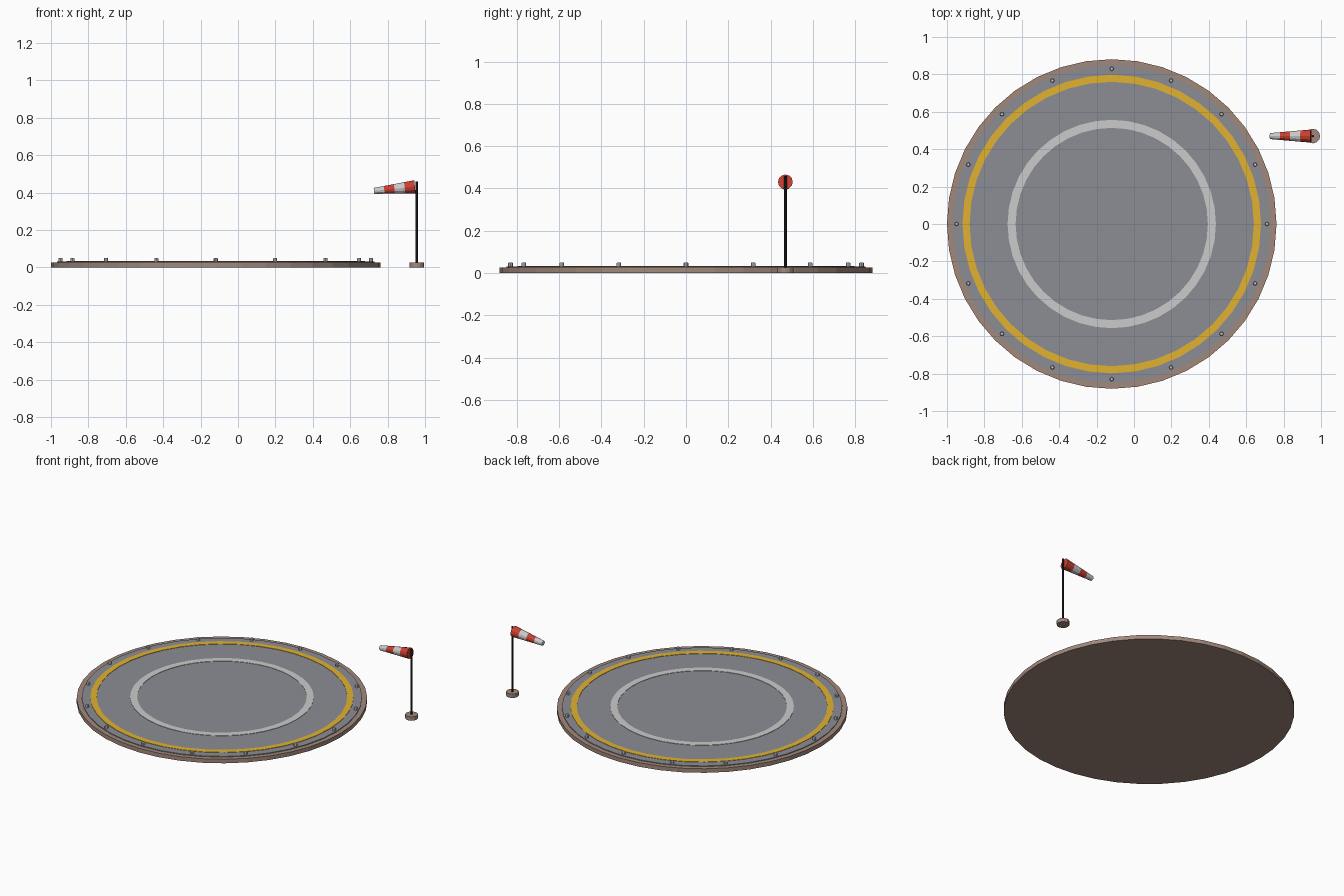
import bpy, bmesh, math
from mathutils import Vector

if "Cube" in bpy.data.objects:
    bpy.data.objects.remove(bpy.data.objects["Cube"])

CX = -0.119          # pad centre
SIDES = 40


def material(name, rgb):
    m = bpy.data.materials.new(name)
    m.diffuse_color = (*rgb, 1)
    m.use_nodes = True
    m.node_tree.nodes["Principled BSDF"].inputs["Base Color"].default_value = m.diffuse_color
    return m


BROWN = material("brown_edge", (0.36, 0.25, 0.20))
ASPHALT = material("asphalt", (0.26, 0.27, 0.30))
YELLOW = material("yellow_paint", (0.75, 0.45, 0.03))
WHITE = material("white_paint", (0.65, 0.65, 0.64))
RED = material("red_fabric", (0.60, 0.05, 0.03))
BLACK = material("black_metal", (0.02, 0.02, 0.025))


def lathe(name, profile, sides, loc, mat=None, closed=False, direction=(0, 0, 1)):
    """Revolve (radius, height) points; open profiles get end caps."""
    bm = bmesh.new()
    rings = [[bm.verts.new((r * math.cos(2 * math.pi * i / sides),
                            r * math.sin(2 * math.pi * i / sides), z))
              for i in range(sides)] for r, z in profile]
    pairs = list(zip(rings, rings[1:]))
    if closed:
        pairs.append((rings[-1], rings[0]))
    else:
        bm.faces.new(rings[0])
        bm.faces.new(rings[-1])
    for a, b in pairs:
        for i in range(sides):
            j = (i + 1) % sides
            bm.faces.new((a[i], a[j], b[j], b[i]))
    bmesh.ops.recalc_face_normals(bm, faces=bm.faces)
    mesh = bpy.data.meshes.new(name)
    bm.to_mesh(mesh)
    bm.free()
    ob = bpy.data.objects.new(name, mesh)
    bpy.context.collection.objects.link(ob)
    ob.location = loc
    ob.rotation_mode = 'QUATERNION'
    ob.rotation_quaternion = Vector((0, 0, 1)).rotation_difference(Vector(direction))
    if mat:
        mesh.materials.append(mat)
    return ob


# Landing pad: brown kerb with a slightly raised asphalt deck
lathe("pad_base", [(0.881, 0), (0.881, 0.027)], SIDES, (CX, 0, 0), BROWN)
lathe("pad_deck", [(0.85, 0.015), (0.85, 0.032)], SIDES, (CX, 0, 0), ASPHALT)


# Painted rings
def painted_ring(name, outer, inner, mat):
    lathe(name, [(outer, 0.030), (outer, 0.0345), (inner, 0.0345), (inner, 0.030)],
          SIDES, (CX, 0, 0), mat, closed=True)


painted_ring("outer_yellow_ring", 0.798, 0.760, YELLOW)
painted_ring("inner_white_ring", 0.557, 0.514, WHITE)

# Perimeter lights
for i in range(16):
    a = 2 * math.pi * i / 16
    lathe(f"edge_light_{i + 1}", [(0.011, 0.025), (0.011, 0.047), (0.008, 0.051)], 8,
          (CX + 0.83 * math.cos(a), 0.83 * math.sin(a), 0))

# Windsock stand
PX, PY = 0.956, 0.47
lathe("windsock_foot", [(0.039, 0), (0.039, 0.026)], 12, (PX, PY, 0), BROWN)
lathe("windsock_pole", [(0.0065, 0.02), (0.0065, 0.46)], 8, (PX, PY, 0), BLACK)

# Windsock: four tapering striped bands, drooping away from the pole
start, end = Vector((0.946, PY, 0.431)), Vector((0.727, PY, 0.409))
axis = end - start
band = axis.length / 4
for i in range(4):
    r0, r1 = (0.035 - 0.019 * k / 4 for k in (i, i + 1))
    lathe(f"windsock_band_{i + 1}", [(r0, 0), (r1, band)], 12,
          start + axis * i / 4, (RED, WHITE)[i % 2], direction=axis.normalized())
